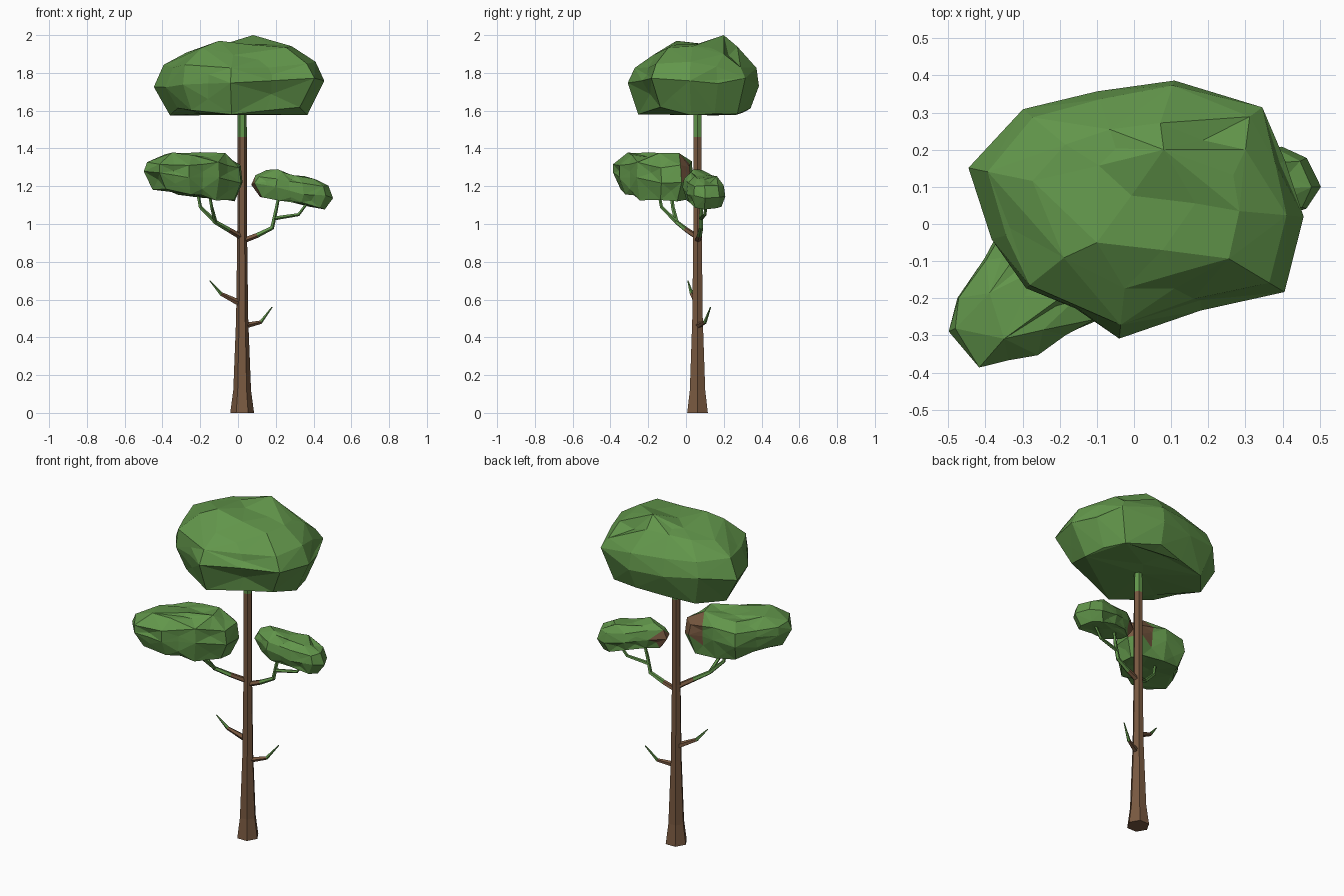
import bpy, bmesh, math, random
from mathutils import Vector

cube = bpy.data.objects.get("Cube")
if cube:
    bpy.data.objects.remove(cube, do_unlink=True)


def make_material(name, colour):
    mat = bpy.data.materials.new(name)
    mat.use_nodes = True
    mat.diffuse_color = (*colour, 1)
    for node in mat.node_tree.nodes:
        if node.type == 'BSDF_PRINCIPLED':
            node.inputs["Base Color"].default_value = (*colour, 1)
            node.inputs["Roughness"].default_value = 0.9
    return mat


BARK = make_material("bark_brown", (0.19, 0.1, 0.052))
LEAF = make_material("leaf_green", (0.122, 0.305, 0.07))


def make_object(name, bm):
    mesh = bpy.data.meshes.new(name)
    bm.to_mesh(mesh)
    bm.free()
    mesh.materials.append(BARK)
    mesh.materials.append(LEAF)
    obj = bpy.data.objects.new(name, mesh)
    bpy.context.scene.collection.objects.link(obj)
    return obj


def tube(name, path, radii, sides, green_from):
    """Tapered tube along a path; segments from green_from on are green."""
    bm = bmesh.new()
    points = [Vector(p) for p in path]
    last = len(points) - 1
    rings = []
    for i, (point, radius) in enumerate(zip(points, radii)):
        tangent = points[min(i + 1, last)] - points[max(i - 1, 0)]
        turn = Vector((0, 0, 1)).rotation_difference(tangent)
        ring = []
        for k in range(sides):
            a = math.tau * k / sides
            offset = Vector((radius * math.cos(a), radius * math.sin(a), 0))
            ring.append(bm.verts.new(point + turn @ offset))
        rings.append(ring)
    for i in range(last):
        for k in range(sides):
            n = (k + 1) % sides
            face = bm.faces.new((rings[i][k], rings[i][n],
                                 rings[i + 1][n], rings[i + 1][k]))
            face.material_index = int(i >= green_from)
    bm.faces.new(rings[0][::-1])
    bm.faces.new(rings[-1]).material_index = int(last > green_from)
    return make_object(name, bm)


def branch(name, path, thick, thin, green_from):
    """Five-sided branch that tapers evenly from thick to thin."""
    last = len(path) - 1
    radii = [thick + (thin - thick) * i / last for i in range(last + 1)]
    return tube(name, path, radii, 5, green_from)


def foliage(name, outline, centre, heights, slopes, rings, peaks, facet, seed,
            bark_spot=None, bark_size=0):
    """Leaf clump: its plan outline repeated at several heights, wrapped in
    a faceted skin. slopes lean the underside and the top along x."""
    rng = random.Random(seed)
    middle = Vector(centre)
    low, high = heights
    bm = bmesh.new()
    for level, scale in rings:
        slope = slopes[0] + (slopes[1] - slopes[0]) * level
        for corner in outline:
            reach = (Vector(corner) - middle) * scale * rng.uniform(0.96, 1.02)
            wobble = rng.uniform(-1, 1) * (high - low) * 0.06
            z = low + (high - low) * level + slope * reach.x + wobble
            bm.verts.new((*(middle + reach), z))
    for peak in peaks:
        bm.verts.new(peak)
    hull = bmesh.ops.convex_hull(bm, input=bm.verts[:])
    spare = [v for v in hull["geom_interior"]
             if isinstance(v, bmesh.types.BMVert)]
    bmesh.ops.delete(bm, geom=spare, context='VERTS')
    bmesh.ops.recalc_face_normals(bm, faces=bm.faces[:])

    # Break up the large faces with shallow dents
    long_edges = [e for e in bm.edges if e.calc_length() > facet]
    split = bmesh.ops.subdivide_edges(bm, edges=long_edges, cuts=1)
    bmesh.ops.triangulate(bm, faces=bm.faces[:])
    bm.normal_update()
    for v in split["geom_inner"]:
        if isinstance(v, bmesh.types.BMVert):
            v.co -= v.normal * rng.uniform(0, facet * 0.12)
    bm.normal_update()

    # Bare wood patch on the side next to the trunk
    for face in bm.faces:
        gap = math.inf
        if bark_spot:
            gap = (face.calc_center_median() - Vector(bark_spot)).length
        face.material_index = 0 if gap < bark_size else 1
    return make_object(name, bm)


# Trunk with flared foot and green top
trunk_levels = [(0, 0.063), (0.12, 0.047), (0.5, 0.032), (0.95, 0.026),
                (1.46, 0.025), (1.7, 0.022)]
tube("trunk", [(0.022, 0.061, z) for z, r in trunk_levels],
     [r for z, r in trunk_levels], 6, 4)

# Short bare twigs
branch("lower_twig_left", [(0.03, 0.06, 0.46), (0.12, 0.1, 0.48),
                           (0.18, 0.13, 0.56)], 0.017, 0.003, 1)
branch("lower_twig_right", [(0.01, 0.06, 0.58), (-0.09, 0.03, 0.63),
                            (-0.15, 0.01, 0.7)], 0.018, 0.003, 1)

# Forked boughs holding the side clumps
branch("bough_right", [(0.02, 0.06, 0.93), (-0.05, 0, 0.97),
                       (-0.12, -0.05, 1.01), (-0.2, -0.07, 1.09),
                       (-0.22, -0.08, 1.2)], 0.016, 0.008, 1)
branch("bough_right_fork", [(-0.12, -0.05, 1.01), (-0.14, -0.13, 1.09),
                            (-0.16, -0.15, 1.2)], 0.011, 0.007, 0)
branch("bough_left", [(0.02, 0.06, 0.91), (0.1, 0.07, 0.94),
                      (0.18, 0.08, 0.98), (0.2, 0.08, 1.07),
                      (0.22, 0.09, 1.17)], 0.016, 0.008, 1)
branch("bough_left_fork", [(0.19, 0.08, 1.03), (0.32, 0.1, 1.05),
                           (0.38, 0.11, 1.13)], 0.011, 0.007, 0)

# Main crown, flat below and domed above
foliage("crown", [(-0.44, 0.15), (-0.3, 0.31), (-0.1, 0.36), (0.11, 0.39),
                  (0.34, 0.31), (0.41, 0.17), (0.45, 0.02), (0.4, -0.18),
                  (0.24, -0.22), (-0.04, -0.31), (-0.3, -0.18),
                  (-0.38, -0.04)],
        (0, 0.06), (1.57, 2), (0, 0.02),
        [(0.06, 0.84), (0.42, 1), (0.63, 0.93), (0.8, 0.64)],
        [(0.08, 0.2, 2), (-0.1, -0.05, 1.97), (0.3, 0.2, 1.9)], 0.27, 4)

# Side clumps
foliage("clump_right", [(-0.5, -0.29), (-0.42, -0.39), (-0.26, -0.36),
                        (-0.1, -0.26), (0.02, -0.13), (0.03, -0.02),
                        (-0.03, 0.03), (-0.2, 0.04), (-0.34, 0.02),
                        (-0.48, -0.2)],
        (-0.22, -0.16), (1.14, 1.38), (-0.15, 0),
        [(0.05, 0.84), (0.45, 1), (0.75, 0.97), (0.93, 0.65)],
        [(-0.2, -0.2, 1.38)], 0.15, 9, (-0.04, 0.03, 1.28), 0.075)
foliage("clump_left", [(0.5, 0.1), (0.47, 0.18), (0.4, 0.21), (0.28, 0.19),
                       (0.15, 0.14), (0.07, 0.08), (0.09, 0.03),
                       (0.2, -0.02), (0.35, 0), (0.47, 0.04)],
        (0.28, 0.09), (1.11, 1.27), (-0.18, -0.15),
        [(0.05, 0.8), (0.4, 1), (0.75, 0.9), (0.93, 0.6)],
        [(0.21, 0.04, 1.29)], 0.12, 15, (0.08, 0.08, 1.18), 0.06)
